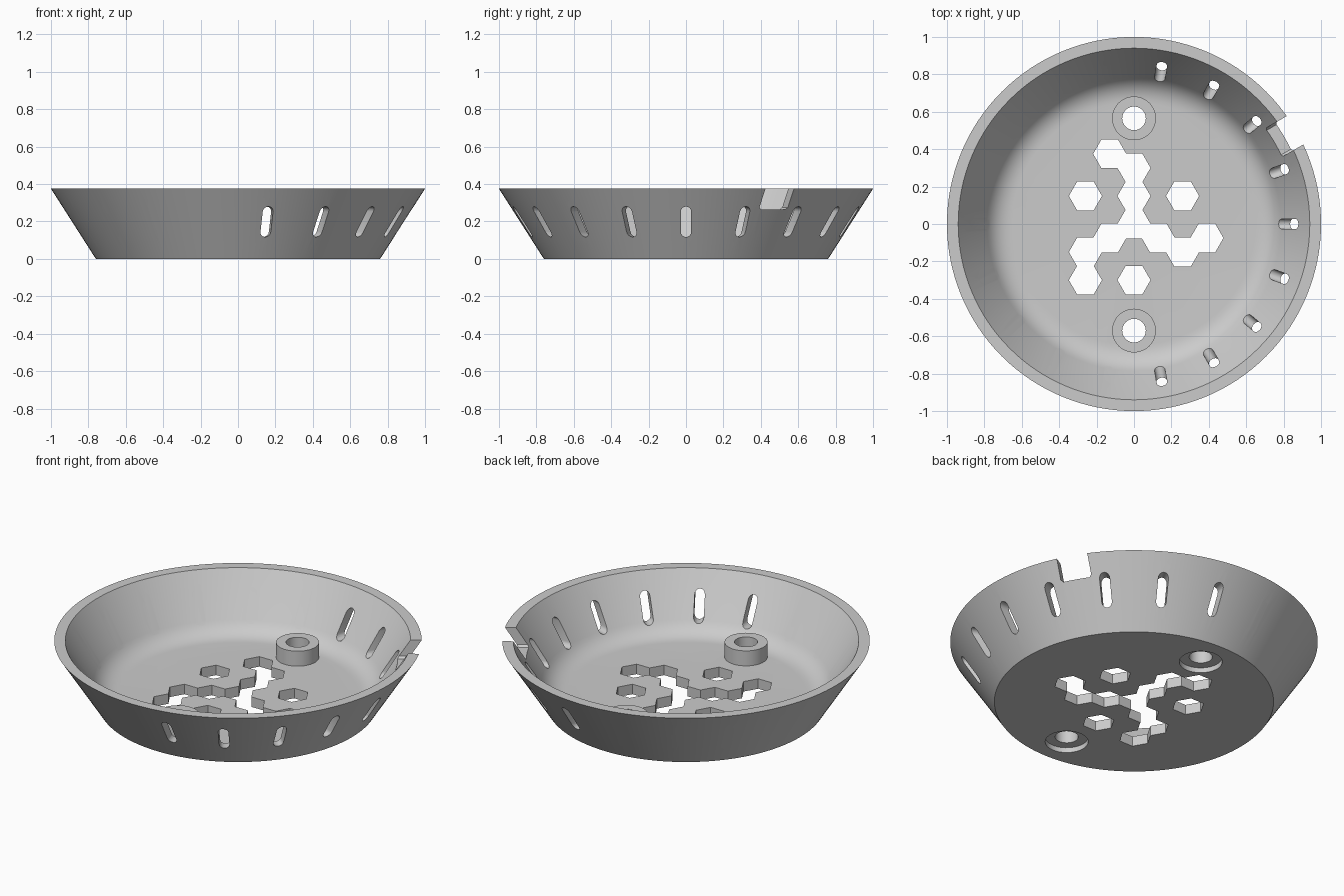
import bpy, bmesh
from math import pi, sin, cos, radians, sqrt
from mathutils import Matrix, Vector

if "Cube" in bpy.data.objects:
    bpy.data.objects.remove(bpy.data.objects["Cube"])

FLOOR = 0.06      # floor thickness
HEIGHT = 0.375
PITCH = 0.15      # honeycomb spacing


def make_object(name, bm):
    bmesh.ops.recalc_face_normals(bm, faces=bm.faces)
    mesh = bpy.data.meshes.new(name)
    bm.to_mesh(mesh)
    bm.free()
    obj = bpy.data.objects.new(name, mesh)
    bpy.context.collection.objects.link(obj)
    return obj


def prism(points, low, high, matrix=Matrix()):
    """Extrude a flat outline from low to high along z, then place it."""
    bm = bmesh.new()
    face = bm.faces.new([bm.verts.new((x, y, low)) for x, y in points])
    side = bmesh.ops.extrude_face_region(bm, geom=[face])["geom"]
    top = [v for v in side if isinstance(v, bmesh.types.BMVert)]
    bmesh.ops.translate(bm, verts=top, vec=(0, 0, high - low))
    bm.transform(matrix)
    return make_object("cutter", bm)


def ring(radius, count, start=0.0, sweep=2 * pi, centre=(0, 0)):
    return [(centre[0] + radius * cos(start + sweep * i / count),
             centre[1] + radius * sin(start + sweep * i / count)) for i in range(count)]


def combine(target, tool, operation="DIFFERENCE"):
    mod = target.modifiers.new("combine", "BOOLEAN")
    mod.operation, mod.solver, mod.object = operation, "EXACT", tool
    bpy.context.view_layer.objects.active = target
    bpy.ops.object.modifier_apply(modifier=mod.name)
    bpy.data.objects.remove(tool)


# Dish: conical wall with a rounded inner corner, spun around z
corner = Vector((0.738, FLOOR))
fillet_in = Vector((0.65, FLOOR))
fillet_out = corner + Vector((0.54, 0.84)) * 0.088
profile = [(0.76, 0), (1, HEIGHT), (0.94, HEIGHT)]
for i in range(9):
    t = 1 - i / 8
    p = fillet_in * (1 - t) ** 2 + corner * 2 * t * (1 - t) + fillet_out * t ** 2
    profile.append((p.x, p.y))

bm = bmesh.new()
verts = [bm.verts.new((r, 0, z)) for r, z in profile]
edges = [bm.edges.new(pair) for pair in zip(verts, verts[1:])]
bmesh.ops.spin(bm, geom=verts + edges, axis=(0, 0, 1), cent=(0, 0, 0),
               angle=2 * pi, steps=128)
bmesh.ops.remove_doubles(bm, verts=bm.verts, dist=0.0001)
bmesh.ops.holes_fill(bm, edges=[e for e in bm.edges if e.is_boundary], sides=0)
dish = make_object("dish", bm)

# Screw bosses with a through hole and a recess underneath
for y in (0.565, -0.57):
    place = Matrix.Translation((0, y, 0))
    combine(dish, prism(ring(0.117, 48), 0.045, 0.15, place), "UNION")
    combine(dish, prism(ring(0.117, 48), -0.1, 0.03, place))
    combine(dish, prism(ring(0.063, 48), -0.1, 0.3, place))

# Honeycomb openings in the floor (column, half row)
cells = [(-1, 5), (0, 4), (0, 2), (0, 0), (-1, -1), (-2, -2), (-2, -4),
         (1, -1), (2, -2), (3, -1), (-2, 2), (2, 2), (0, -4)]
for column, row in cells:
    place = Matrix.Translation((column * PITCH * sqrt(3) / 2, row * PITCH / 2, 0))
    combine(dish, prism(ring(0.0885, 6), -0.1, 0.2, place))

# Vent slots: round-ended, cut straight outward through the wall
half_width, slot_low, slot_high = 0.028, 0.117, 0.28
outline = (ring(half_width, 8, 0, pi, (0, slot_high - half_width)) + [(-half_width, slot_high - half_width)]
           + ring(half_width, 8, pi, pi, (0, slot_low + half_width)) + [(half_width, slot_low + half_width)])
outward = Matrix(((0, 0, 1, 0), (1, 0, 0, 0), (0, 1, 0, 0), (0, 0, 0, 1)))
for i in range(18):
    turn = Matrix.Rotation(radians(20 * i), 4, "Z")
    combine(dish, prism(outline, 0.72, 1.2, turn @ outward))

# Cable notch in the rim
w, low, chamfer = 0.088, 0.264, 0.012
notch = [(-w, 0.5), (-w, low + chamfer), (-w + chamfer, low),
         (w - chamfer, low), (w, low + chamfer), (w, 0.5)]
combine(dish, prism(notch, 0.72, 1.2, Matrix.Rotation(radians(30.2), 4, "Z") @ outward))

# Single grey plastic
grey = bpy.data.materials.new("grey_plastic")
grey.use_nodes = True
colour = (0.6, 0.6, 0.6, 1)
grey.diffuse_color = colour
grey.node_tree.nodes["Principled BSDF"].inputs["Base Color"].default_value = colour
dish.data.materials.clear()
dish.data.materials.append(grey)

bpy.ops.object.select_all(action="DESELECT")
dish.select_set(True)
bpy.context.view_layer.objects.active = dish
bpy.ops.object.shade_smooth_by_angle(angle=radians(30))
